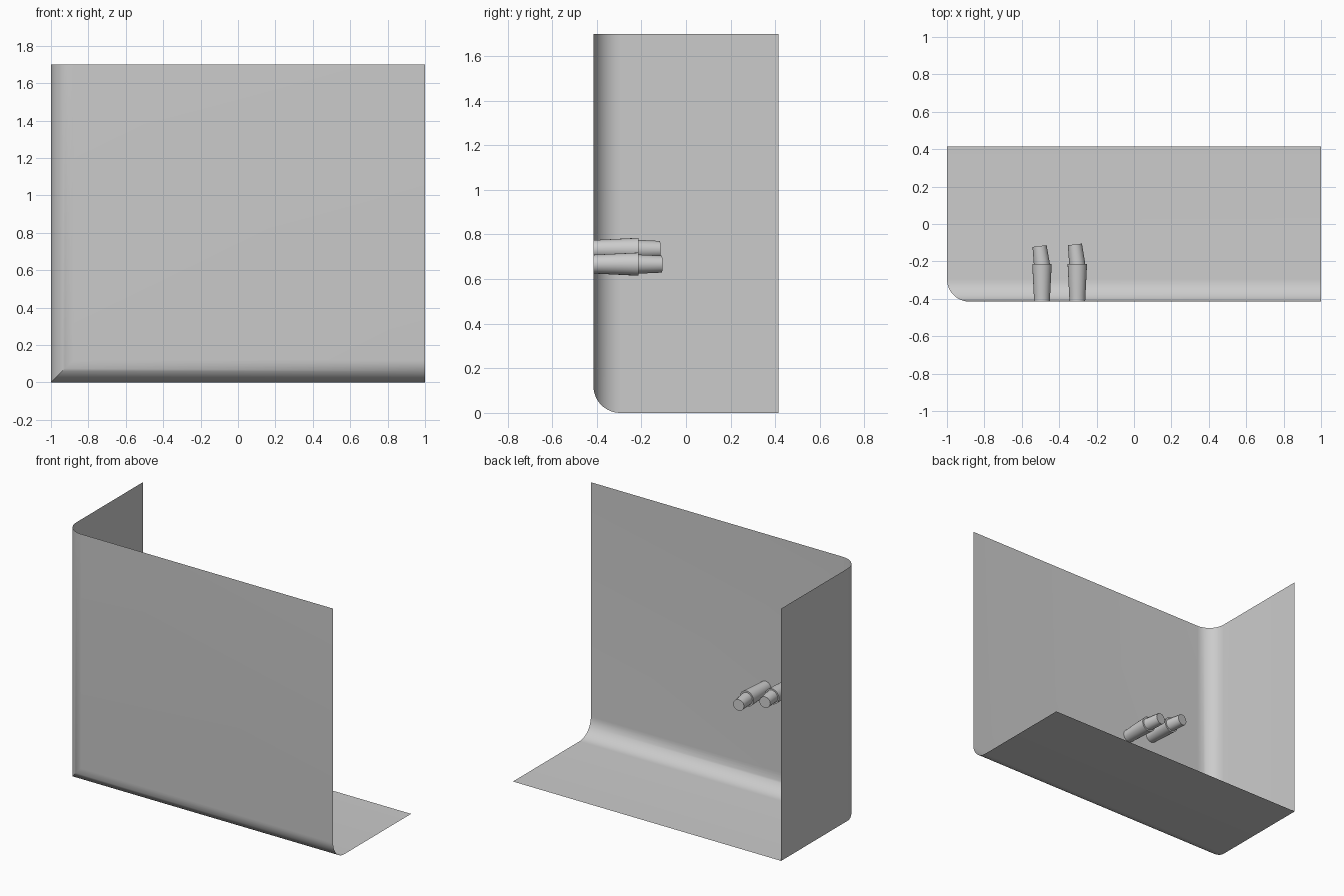
import bpy, bmesh
from math import sin, cos, pi, radians
from mathutils import Vector

if "Cube" in bpy.data.objects:
    bpy.data.objects.remove(bpy.data.objects["Cube"])

HALF_X, HALF_Y, HEIGHT, R, SEG = 1.0, 0.415, 1.70, 0.12, 12


def finish(bm, name, angle):
    mesh = bpy.data.meshes.new(name)
    bm.to_mesh(mesh)
    bm.free()
    obj = bpy.data.objects.new(name, mesh)
    bpy.context.collection.objects.link(obj)
    bpy.ops.object.select_all(action='DESELECT')
    obj.select_set(True)
    bpy.context.view_layer.objects.active = obj
    bpy.ops.object.shade_smooth_by_angle(angle=radians(angle))


# Open basin shell: one rounded profile mitred along the floor and the side wall
bm = bmesh.new()
profile = [(0, HALF_Y)]
for i in range(SEG + 1):
    a = i / SEG * pi / 2
    profile.append((R * (1 - cos(a)), -HALF_Y + R * (1 - sin(a))))
rows = [[bm.verts.new((HALF_X, y, t)),
         bm.verts.new((-HALF_X + t, y, t)),
         bm.verts.new((-HALF_X + t, y, HEIGHT))] for t, y in profile]
for p, q in zip(rows, rows[1:]):
    for j in range(2):
        bm.faces.new((p[j], p[j + 1], q[j + 1], q[j]))
right, corner, top = rows[-1]
bm.faces.new((right, corner, top, bm.verts.new((HALF_X, -HALF_Y, HEIGHT))))
bmesh.ops.recalc_face_normals(bm, faces=bm.faces)
finish(bm, "corner_panel", 35)


def tapered_rod(name, start, end, r1, r2, sides, angle):
    start, end = Vector(start), Vector(end)
    axis = end - start
    bm = bmesh.new()
    bmesh.ops.create_cone(bm, cap_ends=True, segments=sides,
                          radius1=r1, radius2=r2, depth=axis.length)
    bmesh.ops.rotate(bm, verts=bm.verts,
                     matrix=axis.to_track_quat('Z', 'Y').to_matrix())
    bmesh.ops.translate(bm, verts=bm.verts, vec=(start + end) / 2)
    finish(bm, name, angle)


# Pair of stepped pegs on the inner wall, each a sleeve with a tilted nozzle
for side, x, z, tip_y in (("left", -0.492, 0.733, -0.118),
                          ("right", -0.303, 0.667, -0.109)):
    tapered_rod(side + "_sleeve", (x, -0.414, z), (x, -0.213, z),
                0.042, 0.052, 24, 35)
    tapered_rod(side + "_nozzle", (x, -0.22, z), (x - 0.013, tip_y, z),
                0.043, 0.038, 12, 35)
